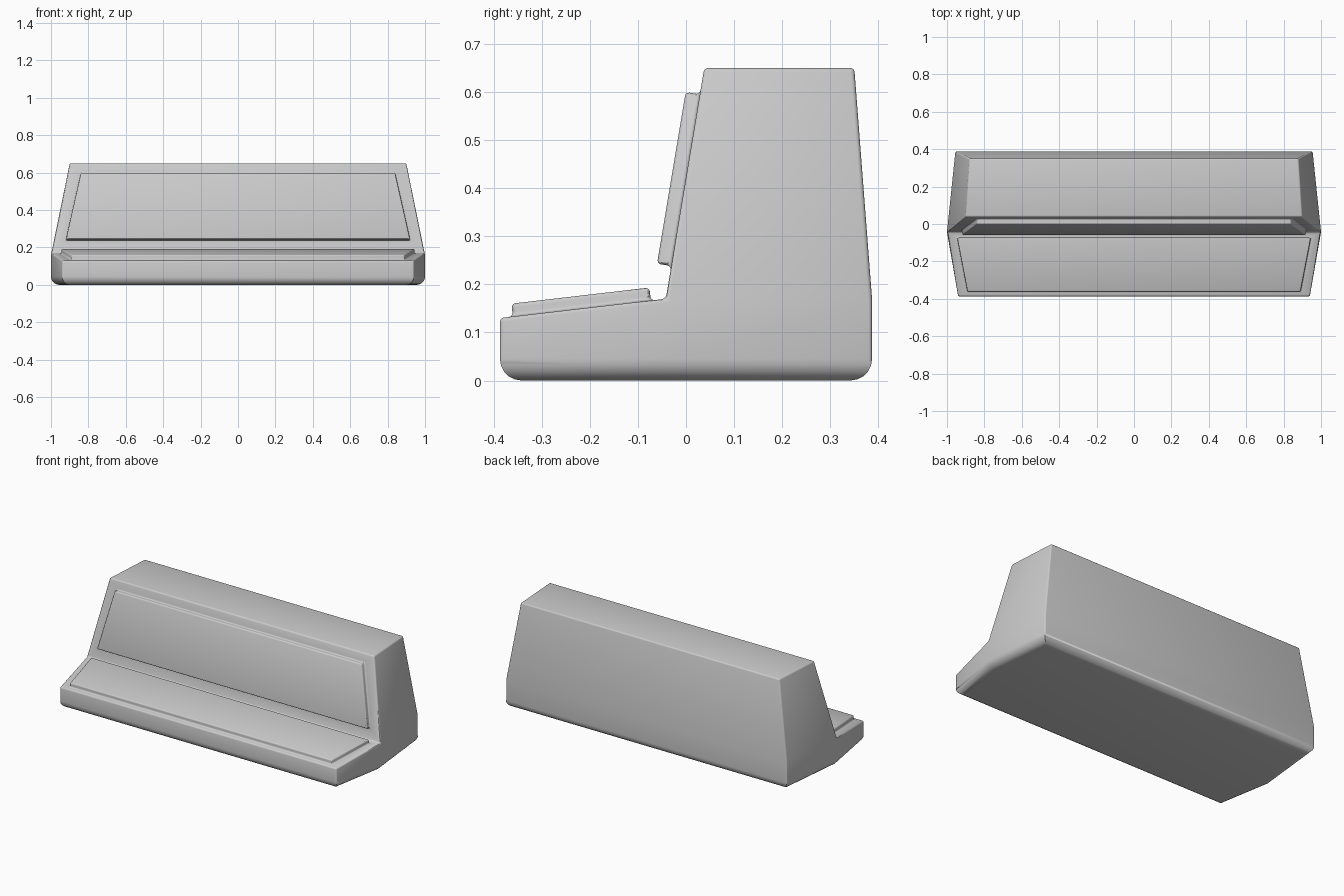
import bpy, bmesh
from mathutils import Vector

if "Cube" in bpy.data.objects:
    bpy.data.objects.remove(bpy.data.objects["Cube"])

bm = bmesh.new()

# Right-hand key points of the housing, mirrored to the left
right = {
    "f0": (.94, -.387, 0), "m0": (1, -.042, 0), "b0": (.955, .387, 0),
    "f1": (.94, -.387, .13), "m1": (1, -.042, .17), "b1": (.955, .387, .17),
    "t1": (.90, .038, .65), "t2": (.88, .35, .65),
}
R = {k: bm.verts.new(p) for k, p in right.items()}
L = {k: bm.verts.new((-p[0], p[1], p[2])) for k, p in right.items()}


def strip(a, b):
    """Face spanning the full width between two key points."""
    return bm.faces.new((L[a], R[a], R[b], L[b]))


# Front lip, deck, screen wall, top, back
strip("f0", "f1")
deck = strip("f1", "m1")
wall = strip("m1", "t1")
strip("t1", "t2")
strip("t2", "b1")
strip("b1", "b0")

# Sides and underside
for S in (L, R):
    for keys in (("f0", "m0", "m1", "f1"), ("m0", "b0", "b1", "m1"), ("m1", "b1", "t2", "t1")):
        bm.faces.new([S[k] for k in keys])
bm.faces.new([R[k] for k in ("f0", "m0", "b0")] + [L[k] for k in ("b0", "m0", "f0")])
bmesh.ops.recalc_face_normals(bm, faces=bm.faces[:])


def raised_panel(face, low, high, height):
    """Inset a panel outline (half width, y, z at each end) and raise it."""
    normal = face.normal.copy()
    mid = face.calc_center_median().z
    face = bmesh.ops.extrude_discrete_faces(bm, faces=[face])["faces"][0]
    for v in face.verts:
        hw, y, z = low if v.co.z < mid else high
        v.co = Vector((hw if v.co.x > 0 else -hw, y, z))
    face = bmesh.ops.extrude_discrete_faces(bm, faces=[face])["faces"][0]
    for v in face.verts:
        v.co += normal * height


# Deck panel and screen panel
raised_panel(deck, (.89, -.36, .133), (.945, -.073, .1664), .027)
raised_panel(wall, (.92, -.0307, .238), (.84, .0288, .595), .03)

# Large rounding around the underside
bm.normal_update()
bottom = [e for e in bm.edges if all(v.co.z < .001 for v in e.verts)]
bmesh.ops.bevel(bm, geom=bottom, offset=.045, segments=5, profile=.5,
                affect='EDGES', clamp_overlap=True)

# Small rounding on the remaining crisp edges
bm.normal_update()
crisp = [e for e in bm.edges if len(e.link_faces) == 2 and e.calc_face_angle() > .6
         and max(v.co.z for v in e.verts) > .06]
bmesh.ops.bevel(bm, geom=crisp, offset=.008, segments=3, profile=.5,
                affect='EDGES', clamp_overlap=True)
bmesh.ops.recalc_face_normals(bm, faces=bm.faces[:])

mesh = bpy.data.meshes.new("console_housing")
bm.to_mesh(mesh)
bm.free()
housing = bpy.data.objects.new("console_housing", mesh)
bpy.context.collection.objects.link(housing)
bpy.context.view_layer.objects.active = housing
housing.select_set(True)
bpy.ops.object.shade_smooth_by_angle(angle=.5)
